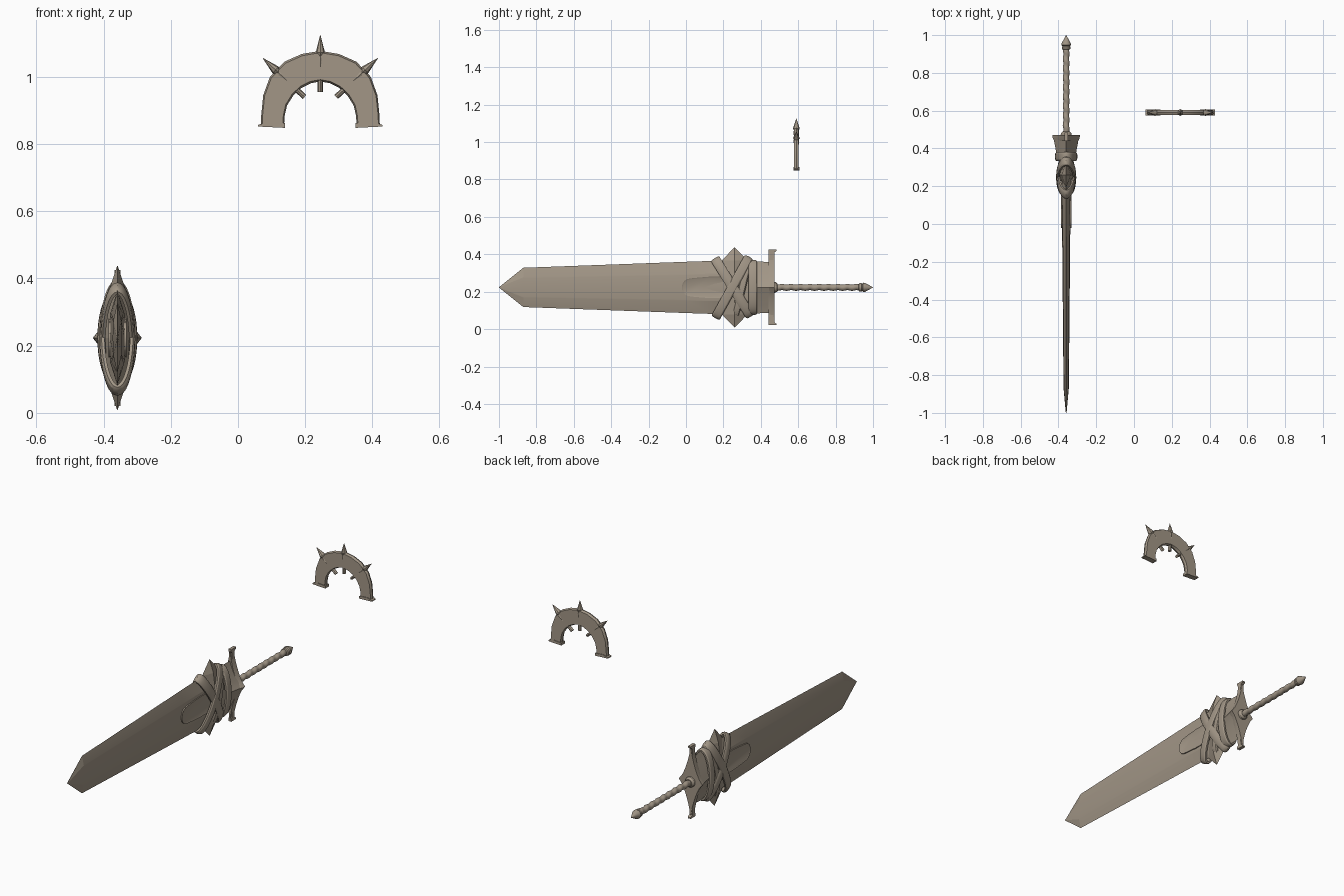
import bpy, bmesh
from math import sin, cos, pi, sqrt, radians
from mathutils import Vector, Matrix

if "Cube" in bpy.data.objects:
    bpy.data.objects.remove(bpy.data.objects["Cube"])

# One weathered stone colour for everything
stone = bpy.data.materials.new("warm_grey_stone")
stone.use_nodes = True
colour = (0.36, 0.305, 0.24, 1)
stone.diffuse_color = colour
bsdf = next(n for n in stone.node_tree.nodes if n.type == "BSDF_PRINCIPLED")
bsdf.inputs["Base Color"].default_value = colour
bsdf.inputs["Roughness"].default_value = 0.8

SWORD = Matrix.Translation((-0.359, 0, 0.223))
ARCH = Matrix.Translation((0.245, 0.59, 0))


def finish(name, bm, matrix, angle=30):
    bmesh.ops.remove_doubles(bm, verts=bm.verts, dist=0.0002)
    bmesh.ops.recalc_face_normals(bm, faces=bm.faces)
    mesh = bpy.data.meshes.new(name)
    bm.to_mesh(mesh)
    bm.free()
    mesh.transform(matrix)
    mesh.materials.append(stone)
    obj = bpy.data.objects.new(name, mesh)
    bpy.context.collection.objects.link(obj)
    bpy.ops.object.select_all(action="DESELECT")
    obj.select_set(True)
    bpy.context.view_layer.objects.active = obj
    bpy.ops.object.shade_smooth_by_angle(angle=radians(angle))
    return obj


def loft(name, sections, matrix, closed=False, angle=30):
    """Skin a row of matching closed cross-sections."""
    bm = bmesh.new()
    rings = [[bm.verts.new(p) for p in s] for s in sections]
    pairs = list(zip(rings, rings[1:]))
    if closed:
        pairs.append((rings[-1], rings[0]))
    else:
        bm.faces.new(rings[0])
        bm.faces.new(rings[-1])
    for a, b in pairs:
        for i in range(len(a)):
            j = (i + 1) % len(a)
            bm.faces.new((a[i], a[j], b[j], b[i]))
    return finish(name, bm, matrix, angle)


def turned(name, profile, matrix, sides, flat=1.0, spiral=0.0):
    """Turn (height, radius) pairs about local y."""
    rings = []
    for h, r in profile:
        ring = []
        for k in range(sides):
            a = 2 * pi * k / sides
            rr = r + spiral * cos(a - h * 2 * pi / 0.05)
            ring.append((rr * cos(a), h, rr * sin(a) * flat))
        rings.append(ring)
    return loft(name, rings, matrix)


# Blade: bevelled edges, shallow central ridge
def blade_section(y, h, t):
    k = h * 0.52
    side = [(0, h), (0.82 * t, k), (0.86 * t, k * 0.9), (t, 0), (0.86 * t, -k * 0.9), (0.82 * t, -k), (0, -h)]
    return [(x, y, z) for x, z in side] + [(-x, y, z) for x, z in side[-2:0:-1]]


loft("blade", [blade_section(*s) for s in (
    (-1.0, 0.001, 0.002), (-0.87, 0.105, 0.014), (0.0, 0.137, 0.022),
    (0.15, 0.142, 0.025), (0.42, 0.137, 0.028))], SWORD, angle=8)

# Rounded tongue plate on each side, with a raised rim
outline = [(0.25, 0.058), (0.12, 0.057), (0.04, 0.05)]
outline += [(0.02 - 0.042 * sin(a), 0.047 * cos(a)) for a in (k * pi / 12 for k in range(1, 12))]
outline += [(0.04, -0.05), (0.12, -0.057), (0.25, -0.058)]
for side, label in ((1, "left"), (-1, "right")):
    bm = bmesh.new()
    inner = [bm.verts.new((0, y, z)) for y, z in outline]
    outer = [bm.verts.new((side * 0.027, y, z)) for y, z in outline]
    top = bm.faces.new(outer)
    for i in range(len(outline)):
        j = (i + 1) % len(outline)
        bm.faces.new((inner[i], inner[j], outer[j], outer[i]))
    bmesh.ops.recalc_face_normals(bm, faces=bm.faces)
    bmesh.ops.inset_region(bm, faces=[top], thickness=0.007, depth=-0.003)
    finish("tongue_plate_" + label, bm, SWORD)


# Pointed core showing above and below the straps
def diamond(z, y, x):
    return [(x, 0.26, z), (0, 0.26 + y, z), (-x, 0.26, z), (0, 0.26 - y, z)]


loft("pointed_core", [diamond(*s) for s in (
    (-0.214, 0.001, 0.001), (-0.145, 0.068, 0.024), (0, 0.095, 0.043),
    (0.145, 0.068, 0.024), (0.214, 0.001, 0.001))], SWORD, angle=10)


# Straps: flat bands looping round the blade on a slant
def strap(name, y0, slope, hx, hz, width, steps=40):
    norm = sqrt(1 + slope * slope)
    along = Vector((0, slope, 1)) / norm
    across = Vector((0, 1, -slope)) / norm
    length = hz * norm
    band = [(-0.5, -0.008), (-0.5, 0.001), (-0.36, 0.006), (0, 0.0075),
            (0.36, 0.006), (0.5, 0.001), (0.5, -0.008)]
    rings = []
    for k in range(steps):
        t = 2 * pi * k / steps
        point = Vector((hx * cos(t), y0, 0)) + along * length * sin(t)
        out = (Vector((cos(t) / hx, 0, 0)) + along * sin(t) / length).normalized()
        rings.append([point + across * width * u + out * v for u, v in band])
    loft(name, rings, SWORD, closed=True)


strap("cross_strap_falling", 0.25, -0.62, 0.043, 0.15, 0.052)
strap("cross_strap_rising", 0.247, 0.55, 0.046, 0.158, 0.05)
strap("inner_strap", 0.3, 0.24, 0.037, 0.153, 0.04)
strap("collar_strap", 0.357, 0.0, 0.052, 0.14, 0.046)


# Guard: concave four-pointed star with a tapering block before it
def star(y, a, b, power=0.75, count=40):
    ring = []
    for k in range(count):
        t = 2 * pi * k / count
        c, s = cos(t), sin(t)
        r = (abs(c) ** power + abs(s) ** power) ** (-1 / power)
        ring.append((a * r * c, y, b * r * s))
    return ring


loft("guard_block", [star(0.365, 0.05, 0.14, 1.0), star(0.45, 0.066, 0.135, 0.9)], SWORD)
loft("guard_star", [star(0.44, 0.064, 0.2), star(0.455, 0.071, 0.202),
                    star(0.472, 0.073, 0.202)], SWORD)

# Hooked tips at the top and bottom of the guard
for side, label in ((1, "upper"), (-1, "lower")):
    tip = [(0.442, 0.12), (0.468, 0.12), (0.47, 0.185), (0.484, 0.195),
           (0.484, 0.202), (0.44, 0.202), (0.44, 0.19), (0.447, 0.18)]
    loft("guard_tip_" + label,
         [[(x, y, side * z) for y, z in tip] for x in (-0.009, 0.009)], SWORD)

# Grip with a spiral binding, collars and pointed pommel
grip = [(0.46 + 0.475 * k / 76, 0.0165) for k in range(77)]
turned("grip", grip, SWORD, 16, spiral=0.0018)
turned("grip_collar", [(0.465, 0.03), (0.48, 0.028), (0.49, 0.019)], SWORD, 16)
turned("pommel", [(0.922, 0.015), (0.926, 0.022), (0.938, 0.023), (0.942, 0.019),
                  (0.947, 0.025), (0.957, 0.024), (1.0, 0.0005)], SWORD, 12)

# Arch: half outline from foot to crown, then mirrored
half = [(0.177, 0.108, 0.855, 0.855), (0.176, 0.106, 0.885, 0.885),
        (0.17, 0.099, 0.945, 0.915), (0.15, 0.08, 1.0, 0.945),
        (0.107, 0.056, 1.045, 0.967), (0.055, 0.028, 1.068, 0.981),
        (0.0, 0.0, 1.077, 0.986)]
path = half + [(-a, -b, c, d) for a, b, c, d in half[-2::-1]]
sections = []
for xo, xi, zo, zi in path:
    o, i = Vector((xo, 0, zo)), Vector((xi, 0, zi))
    ring = []
    for u, y in ((0, 0), (0.06, 0.0125), (0.94, 0.0125), (1, 0), (0.94, -0.0125), (0.06, -0.0125)):
        ring.append(o.lerp(i, u) + Vector((0, y, 0)))
    sections.append(ring)
loft("arch", sections, ARCH)

# Flared feet at both ends of the arch
for side, label in ((1, "left"), (-1, "right")):
    foot = [(0.185, 0.852), (0.105, 0.848), (0.105, 0.862), (0.155, 0.866), (0.185, 0.857)]
    loft("arch_foot_" + label,
         [[(side * x, y, z) for x, z in foot] for y in (-0.016, 0.016)], ARCH)

# Three spikes driven through the arch
spike = [(0, 0.008), (0.03, 0.008), (0.031, 0.0075), (0.07, 0.0095), (0.1, 0.0115),
         (0.106, 0.0095), (0.118, 0.0135), (0.17, 0.0004)]
for label, tilt, x, z in (("middle", 0, 0, 0.955), ("left", 47, 0.047, 0.94), ("right", -47, -0.047, 0.94)):
    place = (ARCH @ Matrix.Translation((x, 0, z)) @ Matrix.Rotation(radians(tilt), 4, "Y")
             @ Matrix.Rotation(pi / 2, 4, "X"))
    turned("spike_" + label, spike, place, 8, flat=1.35)
